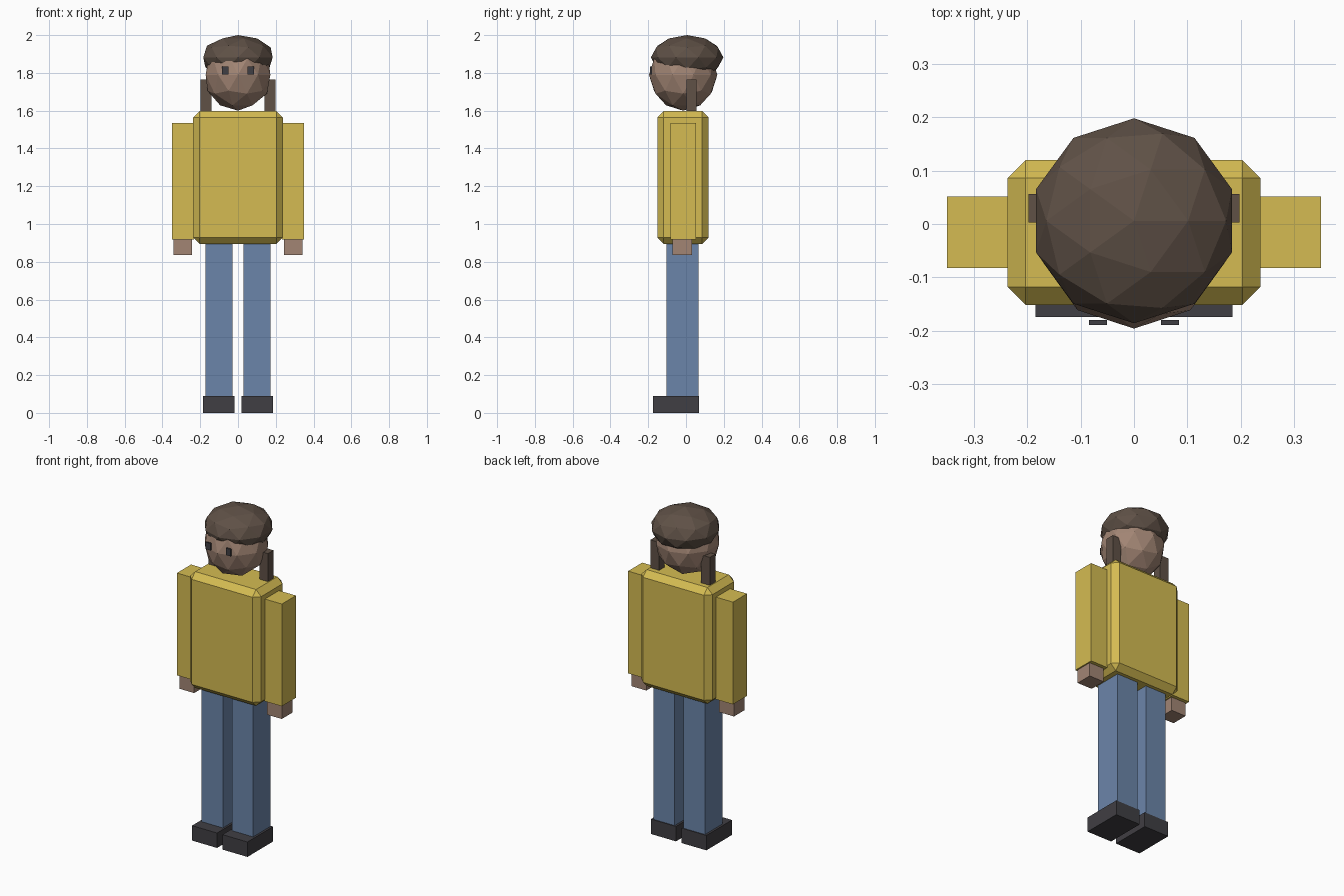
import bpy
import bmesh
from mathutils import Matrix, Vector

if "Cube" in bpy.data.objects:
    bpy.data.objects.remove(bpy.data.objects["Cube"])


def material(name, rgb):
    m = bpy.data.materials.new(name)
    m.diffuse_color = (*rgb, 1.0)
    m.use_nodes = True
    m.node_tree.nodes["Principled BSDF"].inputs["Base Color"].default_value = m.diffuse_color
    return m


YELLOW = material("yellow_jumper", (0.66, 0.50, 0.085))
BLUE = material("blue_denim", (0.148, 0.235, 0.40))
SKIN = material("skin", (0.36, 0.235, 0.175))
BROWN = material("brown_hair", (0.115, 0.082, 0.062))
DARK = material("dark_grey", (0.051, 0.049, 0.057))


def finish(name, bm, mat):
    me = bpy.data.meshes.new(name)
    bm.to_mesh(me)
    bm.free()
    me.materials.append(mat)
    ob = bpy.data.objects.new(name, me)
    bpy.context.collection.objects.link(ob)
    return ob


def box(name, lo, hi, mat, bevel=0.0):
    """Axis-aligned box between two corners, with optional chamfer."""
    lo, hi = Vector(lo), Vector(hi)
    bm = bmesh.new()
    bmesh.ops.create_cube(bm, size=1.0, matrix=Matrix.Translation((lo + hi) / 2)
                          @ Matrix.Diagonal((*(hi - lo), 1.0)))
    if bevel:
        bmesh.ops.bevel(bm, geom=bm.edges[:], offset=bevel, segments=1,
                        profile=0.5, affect='EDGES')
    return finish(name, bm, mat)


def pair(name, lo, hi, mat):
    """Box on the +x side and its mirror image."""
    box(name + "_left", lo, hi, mat)
    box(name + "_right", (-hi[0], lo[1], lo[2]), (-lo[0], hi[1], hi[2]), mat)


def ball(name, centre, radii, mat):
    """Faceted ellipsoid."""
    bm = bmesh.new()
    bmesh.ops.create_icosphere(bm, subdivisions=2, radius=1.0,
                               matrix=Matrix.Translation(centre)
                               @ Matrix.Diagonal((*radii, 1.0)))
    return finish(name, bm, mat)


# Body
box("torso", (-0.237, -0.152, 0.895), (0.237, 0.12, 1.597), YELLOW, 0.034)
pair("sleeve", (0.234, -0.082, 0.918), (0.35, 0.052, 1.535), YELLOW)
pair("hand", (0.243, -0.071, 0.835), (0.342, 0.031, 0.93), SKIN)
pair("leg", (0.03, -0.102, 0.002), (0.172, 0.065, 0.91), BLUE)
pair("shoe", (0.018, -0.174, 0.0), (0.185, 0.07, 0.09), DARK)

# Head, hair cap and side locks
ball("head", (0, -0.015, 1.79), (0.18, 0.181, 0.19), SKIN)
ball("hair_cap", (0, 0.006, 1.882), (0.193, 0.192, 0.118), BROWN)
pair("hair_lock", (0.14, 0.003, 1.55), (0.198, 0.056, 1.766), BROWN)

# Eyes
pair("eye", (0.051, -0.1895, 1.792), (0.084, -0.18, 1.834), DARK)
